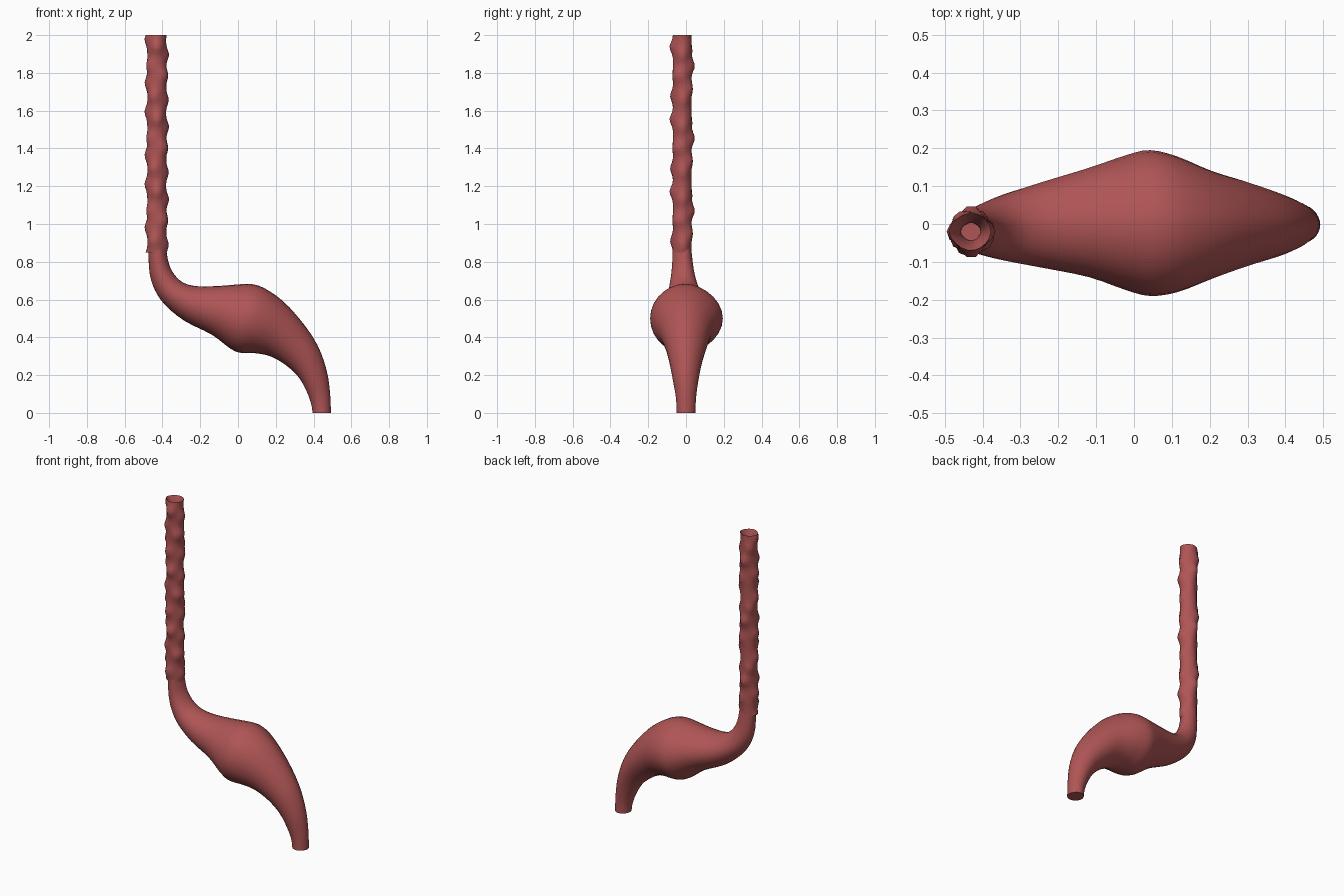
import bpy, bmesh, math

if "Cube" in bpy.data.objects:
    bpy.data.objects.remove(bpy.data.objects["Cube"])

red = bpy.data.materials.new("muscle red")
red.diffuse_color = (0.43, 0.09, 0.09, 1)
red.use_nodes = True
red.node_tree.nodes["Principled BSDF"].inputs["Base Color"].default_value = red.diffuse_color


def skin(name, rings, cap_start=False, cap_end=False, angle=40):
    """Bridge a list of equal-sized point rings into a tube."""
    bm = bmesh.new()
    vs = [[bm.verts.new(p) for p in ring] for ring in rings]
    n = len(rings[0])
    for a, b in zip(vs, vs[1:]):
        for i in range(n):
            j = (i + 1) % n
            bm.faces.new((a[i], a[j], b[j], b[i]))
    if cap_start:
        bm.faces.new(vs[0][::-1])
    if cap_end:
        bm.faces.new(vs[-1])
    bmesh.ops.recalc_face_normals(bm, faces=bm.faces)
    me = bpy.data.meshes.new(name)
    bm.to_mesh(me)
    bm.free()
    me.materials.append(red)
    ob = bpy.data.objects.new(name, me)
    bpy.context.collection.objects.link(ob)
    bpy.ops.object.select_all(action='DESELECT')
    ob.select_set(True)
    bpy.context.view_layer.objects.active = ob
    bpy.ops.object.shade_smooth_by_angle(angle=math.radians(angle))
    return ob


def spline(rows, steps):
    """Catmull-Rom interpolation of section rows."""
    out = []
    for k in range(len(rows) - 1):
        p0, p1 = rows[max(k - 1, 0)], rows[k]
        p2, p3 = rows[k + 1], rows[min(k + 2, len(rows) - 1)]
        for s in range(steps):
            t = s / steps
            out.append([0.5 * (2 * b + (c - a) * t + (2 * a - 5 * b + 4 * c - d) * t * t
                               + (3 * b - a - 3 * c + d) * t ** 3)
                        for a, b, c, d in zip(p0, p1, p2, p3)])
    return out + [list(rows[-1])]


# stomach sections: upper edge x z, lower edge x z, back y, front y
sections = [
    (-.380, .865, -.475, .865, .028, -.070),
    (-.366, .79, -.468, .74, .040, -.075),
    (-.335, .73, -.44, .65, .057, -.085),
    (-.285, .687, -.385, .57, .080, -.098),
    (-.21, .67, -.28, .485, .110, -.115),
    (-.10, .672, -.14, .415, .148, -.140),
    (.00, .68, -.04, .34, .182, -.175),
    (.07, .682, .015, .318, .195, -.190),
    (.14, .66, .09, .316, .178, -.180),
    (.24, .59, .17, .30, .140, -.145),
    (.34, .48, .25, .255, .112, -.112),
    (.42, .36, .32, .19, .085, -.088),
    (.468, .23, .365, .11, .065, -.068),
    (.487, .11, .388, .045, .053, -.053),
    (.492, 0, .395, 0, .050, -.050),
]
rings = []
for ux, uz, lx, lz, yp, ym in spline(sections, 3):
    ring = []
    for i in range(28):
        a = 2 * math.pi * i / 28
        c, s = math.cos(a), math.sin(a)
        w = (1 + c) / 2
        y = yp * s ** 1.2 if s > 0 else -ym * s
        ring.append((lx + (ux - lx) * w, y, lz + (uz - lz) * w))
    rings.append(ring)
skin("stomach", rings, cap_end=True)

# oesophagus: lumpy tube whose lumps repeat three times (angle, height, size)
PERIOD, Z0, CX, CY = 0.3833, 0.85, -0.43, -0.02
lumps = [(90, .22, .022), (270, .32, .022), (250, .06, .018), (0, .28, .016),
         (5, .04, .015), (180, .36, .016), (185, .13, .016), (60, .10, .013),
         (130, .30, .014), (315, .17, .014), (215, .22, .014), (0, .17, .010)]


def tube_radius(deg, z):
    r = 0.049
    for a, h, size in lumps:
        da = (deg - a + 180) % 360 - 180
        dz = (z - h + PERIOD / 2) % PERIOD - PERIOD / 2
        r += size * math.exp(-(da / 30) ** 2 - (dz / 0.034) ** 2)
    return r


def tube_ring(z, scale=1.0, drop=0.0):
    ring = []
    for i in range(18):
        d = i * 20
        r = tube_radius(d, z) * scale
        a = math.radians(d)
        ring.append((CX + r * math.cos(a), CY + r * math.sin(a), Z0 + z - drop))
    return ring


N = 60
top = 3 * PERIOD
rings = [tube_ring(0, 0.8)] + [tube_ring(top * k / N) for k in range(N + 1)]
# folded inner lining at the open top end
rings += [tube_ring(top, 0.82, 0.02), tube_ring(top, 0.6, 0.06),
          tube_ring(top, 0.48, 0.10), tube_ring(top, 0.46, 0.30)]
skin("oesophagus", rings, cap_end=True, angle=50)
